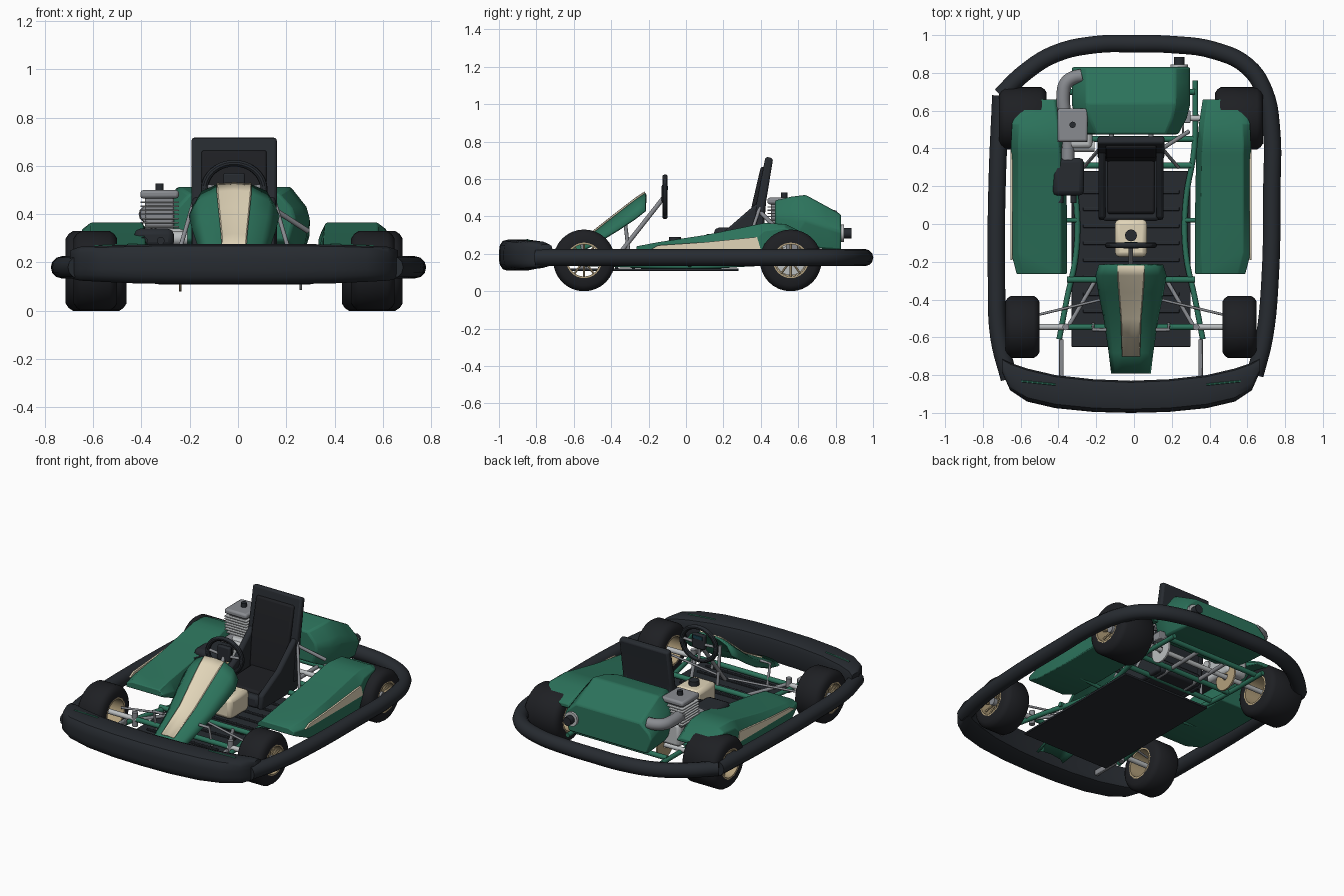
import bpy, bmesh, math
from mathutils import Vector

if "Cube" in bpy.data.objects:
    bpy.data.objects.remove(bpy.data.objects["Cube"])

C = -0.016  # centre line of the kart body


def mat(name, rgb):
    m = bpy.data.materials.new(name)
    m.diffuse_color = (*rgb, 1)
    m.use_nodes = True
    m.node_tree.nodes["Principled BSDF"].inputs["Base Color"].default_value = m.diffuse_color
    return m


GREEN = mat("green", (0.025, 0.17, 0.105))
DARK = mat("dark", (0.02, 0.024, 0.03))
TYRE = mat("tyre", (0.013, 0.014, 0.017))
CREAM = mat("cream", (0.75, 0.66, 0.48))
METAL = mat("metal", (0.25, 0.26, 0.28))
STEEL = mat("steel", (0.5, 0.52, 0.53))
GOLD = mat("gold", (0.45, 0.35, 0.2))


def finish(o, m, bevel=0, seg=2):
    o.data.materials.append(m)
    if bevel:
        b = o.modifiers.new("bevel", 'BEVEL')
        b.width, b.segments, b.limit_method = bevel, seg, 'ANGLE'
    return o


def loft(name, rings, m, loop=False, closed=True, bevel=0):
    """Skin between rings of points; loop joins last ring to first."""
    bm = bmesh.new()
    vs = [[bm.verts.new(p) for p in r] for r in rings]
    n = len(rings[0])
    for i in range(len(vs) if loop else len(vs) - 1):
        a, b = vs[i], vs[(i + 1) % len(vs)]
        for j in range(n if closed else n - 1):
            k = (j + 1) % n
            bm.faces.new((a[j], a[k], b[k], b[j]))
    if closed and not loop:
        bm.faces.new(vs[0])
        bm.faces.new(vs[-1])
    bmesh.ops.recalc_face_normals(bm, faces=bm.faces)
    me = bpy.data.meshes.new(name)
    bm.to_mesh(me)
    o = bpy.data.objects.new(name, me)
    bpy.context.collection.objects.link(o)
    return finish(o, m, bevel)


def prism(name, prof, x0, x1, m, bevel=0):
    return loft(name, [[(x, y, z) for y, z in prof] for x in (x0, x1)], m, bevel=bevel)


def box(name, lo, hi, m, bevel=0.005):
    (_, y0, z0), (_, y1, z1) = lo, hi
    return prism(name, [(y0, z0), (y1, z0), (y1, z1), (y0, z1)], lo[0], hi[0], m, bevel)


def tube(name, pts, r, m, smooth=False, res=4):
    cu = bpy.data.curves.new(name, 'CURVE')
    cu.dimensions, cu.bevel_depth, cu.bevel_resolution, cu.use_fill_caps = '3D', r, res, True
    if smooth:
        sp = cu.splines.new('BEZIER')
        sp.resolution_u = 5
        sp.bezier_points.add(len(pts) - 1)
        for bp, p in zip(sp.bezier_points, pts):
            bp.co = p
            bp.handle_left_type = bp.handle_right_type = 'AUTO'
    else:
        sp = cu.splines.new('POLY')
        sp.points.add(len(pts) - 1)
        for q, p in zip(sp.points, pts):
            q.co = (*p, 1)
    o = bpy.data.objects.new(name, cu)
    bpy.context.collection.objects.link(o)
    bpy.ops.object.select_all(action='DESELECT')
    o.select_set(True)
    bpy.context.view_layer.objects.active = o
    bpy.ops.object.convert(target='MESH')
    return finish(bpy.context.object, m)


def revolve(name, prof, c, m, n=32):
    """Closed (x, r) profile spun round an x axis through c."""
    return loft(name, [[(c[0] + x, c[1] + r * math.cos(a), c[2] + r * math.sin(a)) for x, r in prof]
                       for a in (2 * math.pi * i / n for i in range(n))], m, loop=True)


# wheels: tyre, open rim, spokes, hub
def wheel(tag, x, y, w, s):
    c = (x, y, 0.165)
    revolve(tag + "_tyre", [(-w, .095), (-w, .135), (-w + .012, .153), (-w + .03, .165), (w - .03, .165),
                            (w - .012, .153), (w, .135), (w, .095), (w - .015, .09), (-w + .015, .09)], c, TYRE)
    revolve(tag + "_rim", [(-w, .086), (-w, .098), (w, .098), (w, .086)], c, GOLD)
    xs = x + s * w * .55
    tube(tag + "_hub", [(xs - .035, y, .165), (xs + .03, y, .165)], .024, METAL)
    for i in range(10):
        a = math.pi * (i + .5) / 5
        tube(tag + "_spoke", [(xs, y, .165), (xs + s * .01, y + .09 * math.cos(a), .165 + .09 * math.sin(a))],
             .006, GOLD, res=1)


for s, side in ((-1, "left"), (1, "right")):
    X = lambda v: C + s * v
    wheel("front_" + side, X(.575), -.545, .09, s)
    wheel("rear_" + side, X(.572), .56, .126, s)
    # side pods: y, inner x, outer x, bottom z, top z
    rings = []
    for y, xi, xo, zb, zt in [(-.265, .34, .605, .20, .24), (-.15, .34, .635, .15, .262), (.1, .34, .635, .14, .30),
                              (.37, .345, .635, .14, .355), (.42, .35, .635, .25, .365), (.53, .36, .63, .30, .36),
                              (.66, .38, .59, .27, .295)]:
        h = zt - zb
        rings.append([(X(xi), y, zb), (X(xi), y, zb + .4 * h), (X(xi + .03), y, zt), (X(xo - .04), y, zt),
                      (X(xo), y, zt - .35 * h), (X(xo), y, zb)])
    loft(side + "_side_pod", rings, GREEN, bevel=.008)
    prism(side + "_pod_stripe", [(-.19, .222), (.40, .222), (.38, .29), (.1, .262), (-.15, .245)],
          X(.628), X(.639), CREAM)
    # frame side rail, axle parts, bumper post, stays
    tube(side + "_frame_rail", [(X(.34), .76, .15), (X(.335), .4, .15), (X(.29), .12, .135), (X(.29), -.15, .135),
                                (X(.34), -.4, .145), (X(.38), -.61, .15)], .015, GREEN, True)
    tube(side + "_stub_axle", [(X(.33), -.545, .165), (X(.55), -.545, .165)], .016, STEEL)
    tube(side + "_kingpin", [(X(.345), -.545, .12), (X(.345), -.545, .21)], .018, METAL)
    tube(side + "_tie_rod", [(X(.03), -.37, .19), (X(.49), -.48, .175)], .007, METAL)
    tube(side + "_frame_brace", [(X(.19), -.3, .145), (X(.33), -.54, .165)], .011, METAL)
    box(side + "_bumper_post", (X(.357), -.82, .15), (X(.38), -.61, .185), METAL)
    tube(side + "_seat_stay", [(X(.165), .40, .46), (X(.25), .30, .17)], .009, METAL)
    tube(side + "_pod_bracket", [(X(.29), .02, .14), (X(.52), .02, .16)], .012, GREEN)
    tube(side + "_pedal", [(X(.2), -.53, .13), (X(.2), -.56, .26), (X(.13), -.56, .26)], .009, METAL)
    tube(side + "_bumper_slit", [(X(.4), -.85, .274), (X(.58), -.832, .267)], .006, GREEN, res=1)

tube("right_seat_strut", [(.15, .40, .42), (.29, .49, .33)], .011, METAL)

# front bumper: rounded box section swept across, x, front y, back y, z range
rings = []
half = [(.0, -1, -.83, .11, .277), (.2, -.995, -.822, .11, .277), (.4, -.975, -.80, .113, .275),
        (.55, -.94, -.765, .12, .27), (.64, -.88, -.735, .125, .265), (.68, -.79, -.715, .135, .25)]
for x, yf, yb, zb, zt in [(-v[0], *v[1:]) for v in half[:0:-1]] + half:
    h, d = zt - zb, yb - yf
    rings.append([(C + x, yf + d * u, zb + h * v) for u, v in
                  [(0, .35), (.03, .18), (.12, .05), (.25, 0), (.8, 0), (.95, .06), (1, .2), (1, .8),
                   (.95, .94), (.8, 1), (.3, 1), (.12, .95), (.03, .82), (0, .62)]])
loft("front_bumper", rings, DARK)

# side and rear bumper tubes
tube("left_bumper_rail", [(-.66, -.82, .18), (-.715, -.6, .18), (-.728, -.3, .18), (-.725, .2, .18), (-.705, .68, .18)],
     .046, DARK, True)
tube("right_rear_bumper_rail", [(.64, -.8, .18), (.69, -.6, .18), (.72, -.3, .18), (.73, .2, .18), (.728, .5, .18),
                                (.69, .7, .18), (.6, .835, .18), (.42, .92, .18), (.2, .95, .18), (0, .954, .18),
                                (-.2, .95, .18), (-.42, .9, .18), (-.58, .8, .18), (-.705, .68, .18)],
     .046, DARK, True)

# floor, ribs and cross members
box("floor_tray", (-.33, -.65, .108), (.30, .28, .122), DARK, .003)
for i in range(9):
    y = -.56 + i * .09
    box("floor_rib", (-.27, y, .12), (.24, y + .018, .13), DARK, .003)
for y, w, z in [(.31, .32, .15), (-.295, .34, .15), (-.545, .33, .165), (.45, .33, .15), (.7, .34, .16)]:
    tube("cross_member", [(C - w, y, z), (C + w, y, z)], .016, GREEN)
for x in (-.12, .09):
    tube("rear_frame_link", [(x, .31, .15), (x, .7, .155)], .013, METAL)
tube("rear_axle", [(C - .55, .56, .165), (C + .55, .56, .165)], .015, STEEL)
revolve("sprocket", [(-.005, .02), (-.005, .085), (.005, .085), (.005, .02)], (-.24, .56, .165), GOLD, 24)
revolve("brake_disc", [(-.005, .02), (-.005, .08), (.005, .08), (.005, .02)], (.26, .56, .165), STEEL, 24)
box("brake_caliper", (.24, .535, .22), (.30, .6, .27), METAL)


# nose panel and stripe
def panel(name, rows, m, thick):
    rings = []
    for y, z, wt, w, drop in rows:
        h = [(wt, z - .004), (wt + (w - wt) * .65, z - drop * .35), (w, z - drop)]
        rings.append([(C - x, y, zz) for x, zz in h[::-1]] + [(C, y, z)] + [(C + x, y, zz) for x, zz in h])
    o = loft(name, rings, m, closed=False)
    s = o.modifiers.new("thickness", 'SOLIDIFY')
    s.thickness, s.offset = thick, 0


panel("nose_panel", [(-.79, .16, .045, .10, .03), (-.68, .205, .05, .113, .045), (-.5, .305, .055, .14, .06),
                     (-.36, .415, .065, .168, .085), (-.27, .485, .07, .183, .095), (-.215, .522, .07, .165, .09)],
      GREEN, .014)
panel("nose_stripe", [(-.70, .206, .035, .045, .003), (-.5, .316, .045, .052, .003), (-.36, .426, .055, .063, .004),
                      (-.27, .495, .06, .07, .004), (-.22, .529, .06, .07, .004)], CREAM, .01)
tube("nose_support", [(C, -.3, .15), (C, -.33, .41)], .01, METAL)

# steering wheel: ring, spokes, hub, display, column
N = 40
ring = []
for i in range(N):
    a = 2 * math.pi * i / N
    d = Vector((math.cos(a) * 1.04, 0, math.sin(a) * .9))
    ring.append([Vector((C, -.112, .505)) + d * (.118 + .015 * math.cos(b)) + Vector((0, .015 * math.sin(b), 0))
                 for b in (math.pi * k / 5 for k in range(10))])
loft("steering_wheel_rim", ring, DARK, loop=True)
for dx, dz in ((-.115, .01), (.115, .01), (0, -.1)):
    tube("steering_spoke", [(C, -.115, .505), (C + dx, -.112, .505 + dz)], .009, METAL)
box("steering_hub", (C - .045, -.13, .475), (C + .045, -.1, .57), DARK, .008)
box("steering_display", (C - .035, -.1, .54), (C + .035, -.095, .562), mat("display", (.01, .05, .07)), .001)
tube("steering_column", [(C, -.12, .5), (C, -.38, .17)], .012, METAL)

# seat: base, side bolsters, backrest shell, pad, edge tube
box("seat_base", (C - .15, .015, .14), (C + .15, .42, .22), DARK, .02)
for s in (-1, 1):
    prism("seat_bolster", [(.02, .14), (.40, .14), (.43, .5), (.40, .49), (.21, .325), (.03, .23)],
          C + s * .135, C + s * .172, DARK, .012)
prism("seat_back", [(.345, .2), (.40, .2), (.425, .46), (.466, .71), (.425, .72), (.375, .46)],
      C - .177, C + .177, DARK, .012)
prism("seat_back_pad", [(.33, .22), (.36, .22), (.43, .665), (.40, .665), (.352, .46)], C - .135, C + .135, TYRE, .01)
prism("seat_cushion", [(.05, .21), (.36, .21), (.36, .245), (.06, .235)], C - .125, C + .125, TYRE, .01)

# fuel tank and cap
box("fuel_tank", (C - .085, -.175, .125), (C + .085, .025, .26), CREAM, .025)
tube("fuel_cap", [(C, -.06, .25), (C, -.06, .29)], .032, DARK)

# rear bodywork cover with exhaust outlet
rings = []
for y, w, zb, zt in [(.475, .25, .29, .485), (.56, .295, .25, .505), (.64, .315, .235, .515), (.75, .315, .225, .455),
                     (.83, .315, .22, .41)]:
    rings.append([(C + sx * w * f, y, zb + (zt - zb) * v) for sx, f, v in
                  [(-1, .9, 0), (-1, 1, .5), (-1, .95, .7), (-1, .74, 1), (1, .74, 1), (1, .95, .7), (1, 1, .5),
                   (1, .9, 0)]])
loft("rear_cover", rings, GREEN, bevel=.01)
tube("exhaust_collar", [(.24, .80, .31), (.24, .845, .31)], .046, STEEL)
tube("exhaust_outlet", [(.24, .82, .31), (.24, .885, .31)], .028, DARK)

# engine: crankcase, fins, head, plug, exhaust, air box
box("crankcase", (-.37, .40, .19), (-.22, .6, .34), STEEL, .02)
box("cylinder", (-.385, .455, .32), (-.265, .59, .48), METAL, .01)
for i in range(7):
    z = .345 + i * .017
    box("cooling_fin", (-.405, .435, z), (-.245, .612, z + .006), STEEL, .002)
box("cylinder_head", (-.405, .435, .465), (-.245, .612, .50), METAL, .012)
tube("spark_plug", [(-.325, .525, .49), (-.325, .525, .527)], .017, DARK)
tube("exhaust_pipe", [(-.37, .59, .40), (-.375, .68, .40), (-.36, .745, .40), (-.32, .775, .40), (-.275, .785, .40)],
     .036, METAL, True)
tube("carburettor", [(-.35, .34, .31), (-.35, .45, .31)], .035, METAL)
tube("clutch_cover", [(-.38, .41, .30), (-.21, .41, .30)], .03, STEEL)
box("air_box", (-.43, .15, .26), (-.265, .35, .34), DARK, .025)
for x in (-.39, -.32):
    tube("air_intake", [(x, .16, .29), (x, .11, .29)], .016, DARK)

# smooth shading with crisp edges
bpy.ops.object.select_all(action='SELECT')
bpy.context.view_layer.objects.active = bpy.context.scene.objects[0]
bpy.ops.object.shade_smooth_by_angle(angle=math.radians(35))
